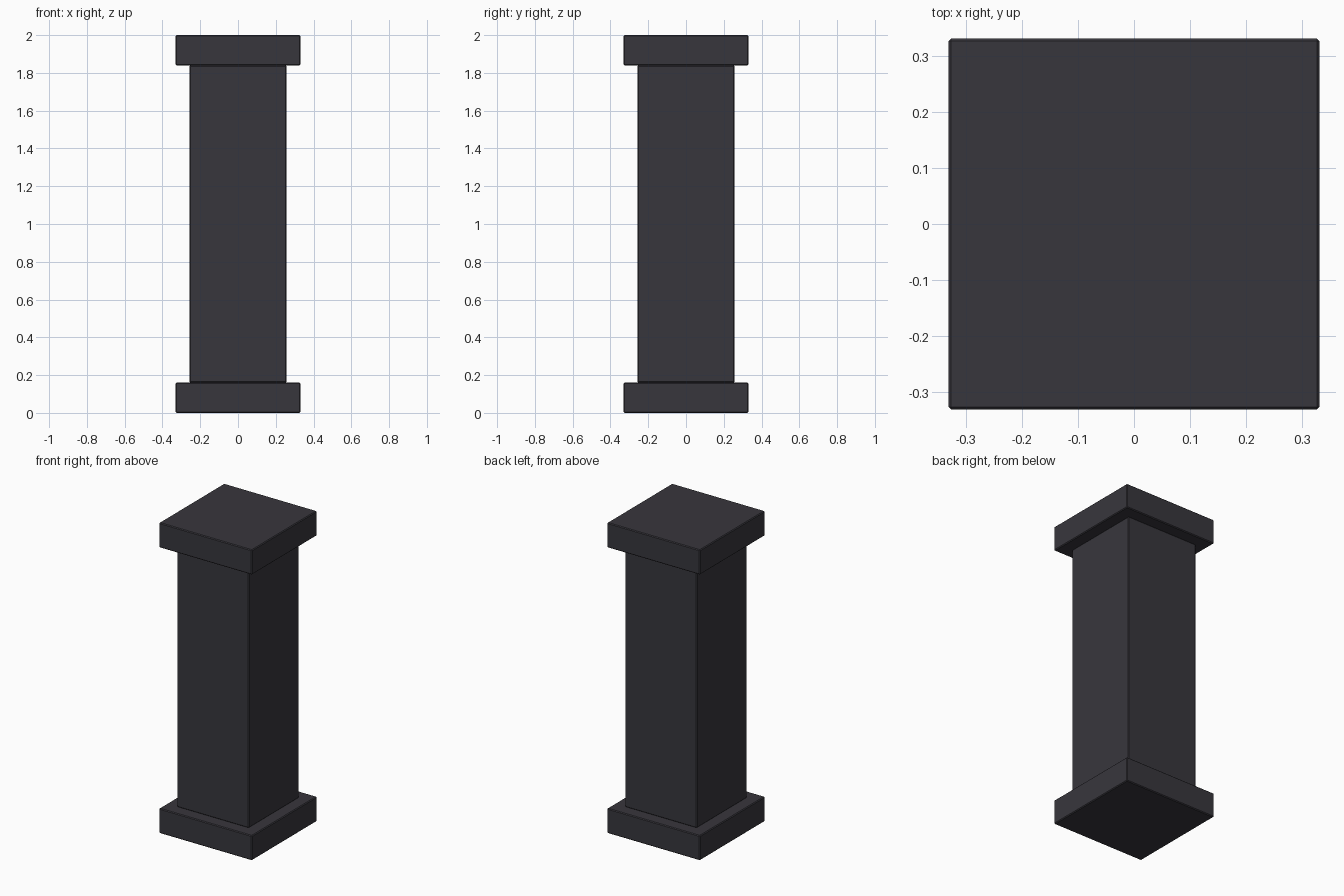
import bpy

default = bpy.data.objects.get("Cube")
if default:
    bpy.data.objects.remove(default, do_unlink=True)

# Dark stone
stone = bpy.data.materials.new("dark_stone")
stone.use_nodes = True
colour = (0.039, 0.037, 0.046, 1.0)
stone.diffuse_color = colour
stone.node_tree.nodes["Principled BSDF"].inputs["Base Color"].default_value = colour


def block(name, half_width, bottom, top):
    """Square block with finely chamfered edges."""
    bpy.ops.mesh.primitive_cube_add(size=1, location=(0, 0, (bottom + top) / 2))
    obj = bpy.context.object
    obj.name = name
    obj.scale = (half_width * 2, half_width * 2, top - bottom)
    bpy.ops.object.transform_apply(location=False, rotation=False, scale=True)
    obj.data.materials.append(stone)
    bevel = obj.modifiers.new("chamfer", "BEVEL")
    bevel.width = 0.005
    bevel.segments = 1
    return obj


# Base plinth, shaft and matching top cap
block("base_plinth", 0.331, 0, 0.16)
block("shaft", 0.256, 0.16, 1.84)
block("top_cap", 0.331, 1.84, 2)
